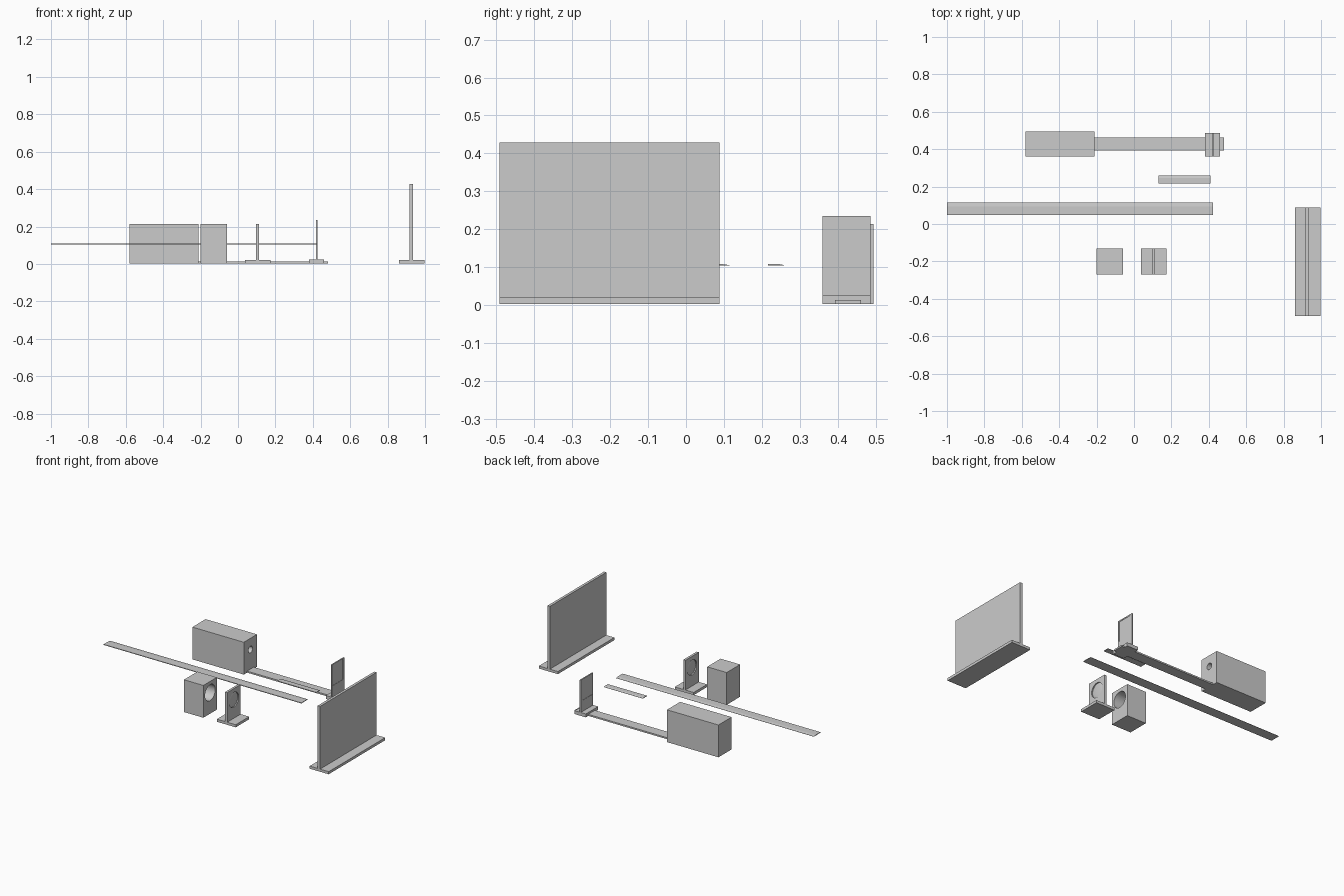
import bpy, bmesh
from math import pi
from mathutils import Matrix

if "Cube" in bpy.data.objects:
    bpy.data.objects.remove(bpy.data.objects["Cube"])


def new_object(name, bm):
    mesh = bpy.data.meshes.new(name)
    bmesh.ops.recalc_face_normals(bm, faces=bm.faces)
    bm.to_mesh(mesh)
    bm.free()
    ob = bpy.data.objects.new(name, mesh)
    bpy.context.collection.objects.link(ob)
    return ob


def box(name, x, y, z):
    bm = bmesh.new()
    bmesh.ops.create_cube(bm, size=1)
    for v in bm.verts:
        v.co = [r[0] + (c + 0.5) * (r[1] - r[0]) for c, r in zip(v.co, (x, y, z))]
    return new_object(name, bm)


def disc(name, x, y, z, radius):
    """Cylinder lying along x."""
    bm = bmesh.new()
    m = Matrix.Translation(((x[0] + x[1]) / 2, y, z)) @ Matrix.Rotation(pi / 2, 4, 'Y')
    bmesh.ops.create_cone(bm, cap_ends=True, segments=48, radius1=radius,
                          radius2=radius, depth=x[1] - x[0], matrix=m)
    return new_object(name, bm)


def cut(ob, cutter):
    mod = ob.modifiers.new("opening", 'BOOLEAN')
    mod.operation = 'DIFFERENCE'
    mod.solver = 'EXACT'
    mod.object = cutter
    cutter.hide_render = True
    cutter.hide_viewport = True


def smooth(ob):
    for o in bpy.context.selected_objects:
        o.select_set(False)
    ob.select_set(True)
    bpy.context.view_layer.objects.active = ob
    bpy.ops.object.shade_smooth_by_angle()


def ruler(name, x, y, z, edge):
    """Flat strip with a bevelled measuring edge on the +y side."""
    w = y[1] - y[0]
    prof = [(y[0], z), (y[1], z), (y[1], z + 0.001),
            (y[1] - edge * w, z + 0.004), (y[0], z + 0.004)]
    bm = bmesh.new()
    face = bm.faces.new([bm.verts.new((x[0], a, b)) for a, b in prof])
    ext = bmesh.ops.extrude_face_region(bm, geom=[face])
    for v in ext['geom']:
        if isinstance(v, bmesh.types.BMVert):
            v.co.x = x[1]
    return new_object(name, bm)


AXIS_Z = 0.14

# Light source housing with a small aperture, joined to its rail
source = box("source_housing", (-0.58, -0.21), (0.36, 0.495), (0.003, 0.213))
cut(source, disc("source_cutter", (-0.25, -0.2), 0.428, AXIS_Z, 0.021))
box("bench_rail", (-0.21, 0.48), (0.393, 0.462), (0.003, 0.013))

# Slide holder on the rail
box("slide_holder_base", (0.38, 0.46), (0.36, 0.487), (0.003, 0.025))
frame = box("slide_holder_frame", (0.416, 0.424), (0.36, 0.487), (0.025, 0.235))
cut(frame, box("slide_cutter", (0.4, 0.44), (0.371, 0.473), (0.097, 0.227)))
box("slide_pane", (0.418, 0.422), (0.371, 0.473), (0.097, 0.227))

# Rulers
ruler("long_ruler", (-1.0, 0.423), (0.047, 0.115), 0.104, 0.3)
ruler("short_ruler", (0.13, 0.41), (0.217, 0.258), 0.104, 0.3)

# Lamp block with a large round bore
lamp = box("lamp_block", (-0.2, -0.06), (-0.27, -0.132), (0.003, 0.213))
cut(lamp, disc("lamp_cutter", (-0.13, -0.04), -0.201, AXIS_Z, 0.052))

# Lens holder with a lens in its round opening
box("lens_base", (0.037, 0.173), (-0.27, -0.132), (0.003, 0.02))
plate = box("lens_plate", (0.097, 0.112), (-0.27, -0.132), (0.02, 0.213))
cut(plate, disc("lens_cutter", (0.08, 0.13), -0.201, AXIS_Z, 0.048))
bm = bmesh.new()
bmesh.ops.create_uvsphere(bm, u_segments=48, v_segments=16, radius=1)
for v in bm.verts:
    v.co = (0.1045 + 0.006 * v.co.z, -0.201 + 0.048 * v.co.x, AXIS_Z + 0.048 * v.co.y)
lens = new_object("lens", bm)

# Large projection screen
box("screen_base", (0.86, 0.997), (-0.492, 0.088), (0.003, 0.02))
box("screen_panel", (0.918, 0.935), (-0.492, 0.088), (0.02, 0.428))

for ob in (source, lamp, plate, lens):
    smooth(ob)
